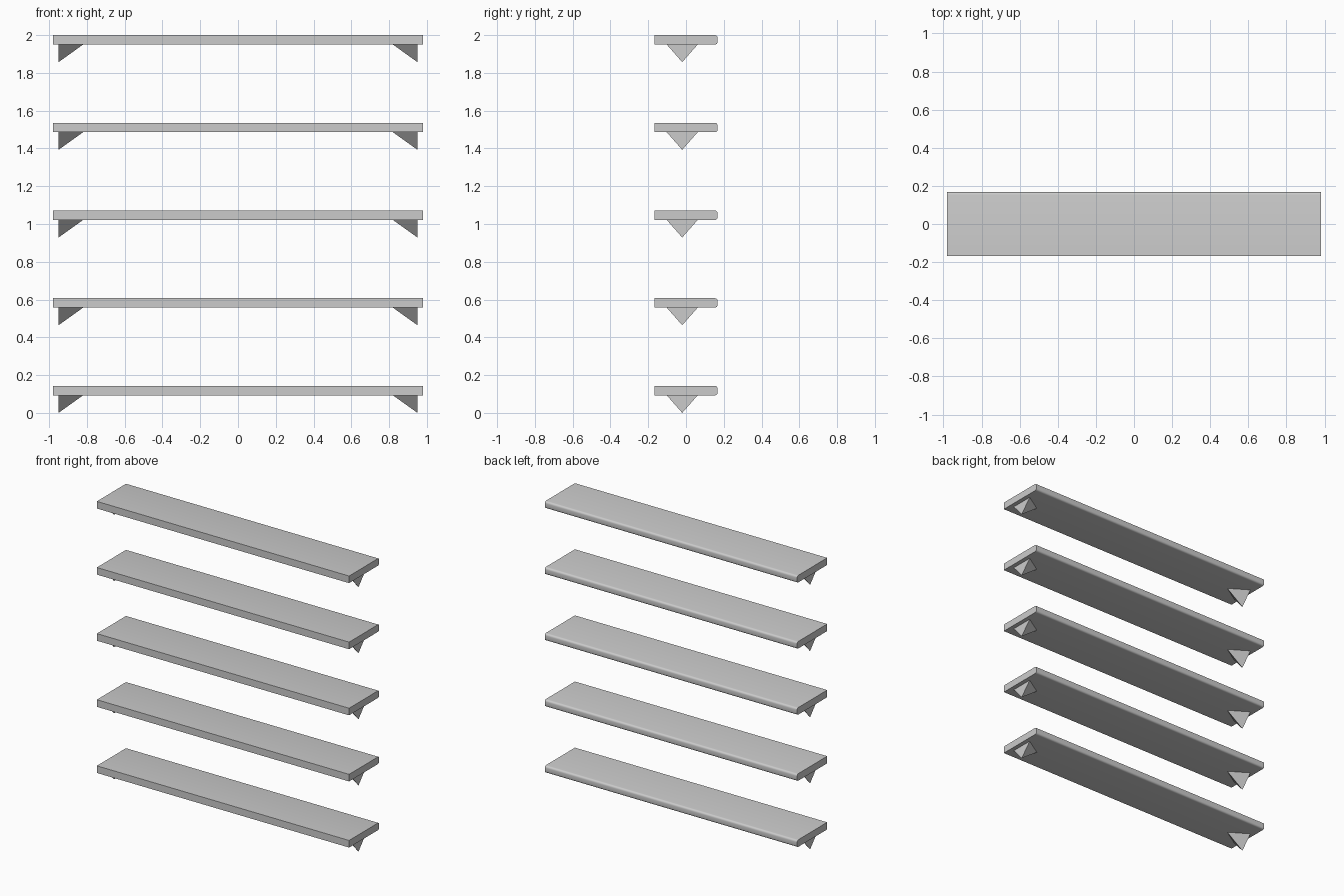
import bpy, bmesh, math

if "Cube" in bpy.data.objects:
    bpy.data.objects.remove(bpy.data.objects["Cube"])

grey = bpy.data.materials.new("light grey")
grey.diffuse_color = (0.6, 0.6, 0.6, 1)
grey.use_nodes = True
grey.node_tree.nodes["Principled BSDF"].inputs["Base Color"].default_value = grey.diffuse_color

HALF_X, HALF_Y, THICK = 0.98, 0.167, 0.05
LOW_TOP, HIGH_TOP, COUNT = 0.143, 2.0, 5


def finish(name, bm, smooth=False):
    bmesh.ops.recalc_face_normals(bm, faces=bm.faces)
    me = bpy.data.meshes.new(name)
    bm.to_mesh(me)
    bm.free()
    me.materials.append(grey)
    ob = bpy.data.objects.new(name, me)
    bpy.context.collection.objects.link(ob)
    if smooth:
        bpy.ops.object.select_all(action='DESELECT')
        ob.select_set(True)
        bpy.context.view_layer.objects.active = ob
        bpy.ops.object.shade_smooth_by_angle(angle=math.radians(40))
    return ob


# Shelf board: box with its long back edges rounded
def board(name, top):
    bm = bmesh.new()
    bmesh.ops.create_cube(bm, size=1)
    for v in bm.verts:
        v.co.x *= 2 * HALF_X
        v.co.y *= 2 * HALF_Y
        v.co.z = top - THICK / 2 + v.co.z * THICK
    edges = [e for e in bm.edges if all(v.co.y > 0 for v in e.verts)
             and abs(e.verts[0].co.x - e.verts[1].co.x) > 1]
    bmesh.ops.bevel(bm, geom=edges, offset=0.014, segments=4,
                    profile=0.5, affect='EDGES')
    finish(name, bm, True)


# Bracket: three-sided point with an upright outer face
def bracket(name, side, z):
    bm = bmesh.new()
    pts = [(0.95, -0.102, z), (0.95, 0.062, z),
           (0.82, -0.02, z), (0.95, -0.02, z - LOW_TOP + THICK)]
    v = [bm.verts.new((side * x, y, h)) for x, y, h in pts]
    for tri in ((0, 1, 2), (0, 1, 3), (1, 2, 3), (2, 0, 3)):
        bm.faces.new([v[i] for i in tri])
    finish(name, bm)


for i in range(COUNT):
    top = LOW_TOP + (HIGH_TOP - LOW_TOP) * i / (COUNT - 1)
    board(f"shelf_board_{i + 1}", top)
    bracket(f"left_bracket_{i + 1}", -1, top - THICK)
    bracket(f"right_bracket_{i + 1}", 1, top - THICK)
